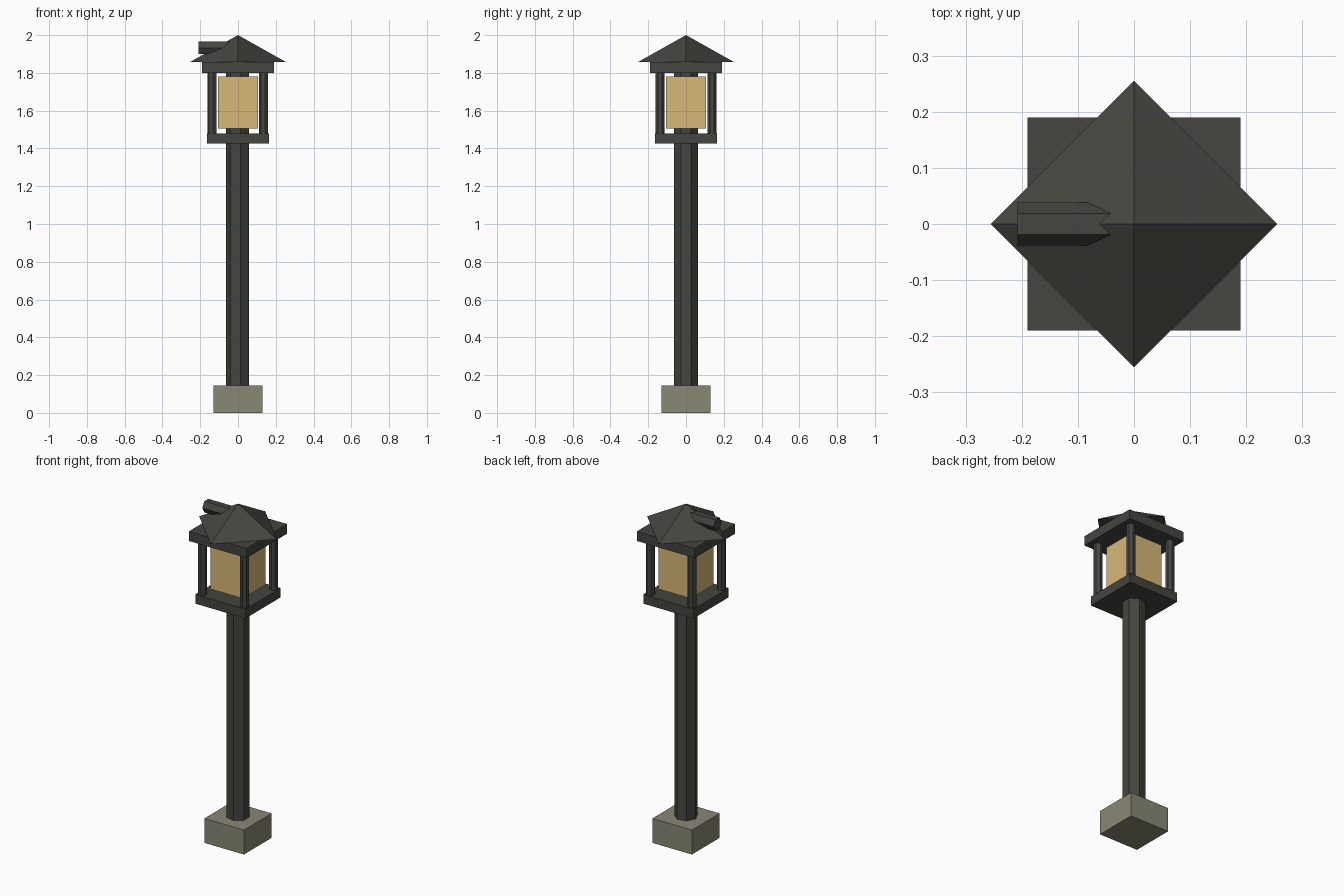
import bpy, math
from mathutils import Matrix

if "Cube" in bpy.data.objects:
    bpy.data.objects.remove(bpy.data.objects["Cube"])


def material(name, color):
    m = bpy.data.materials.new(name)
    m.diffuse_color = color
    m.use_nodes = True
    m.node_tree.nodes["Principled BSDF"].inputs["Base Color"].default_value = m.diffuse_color
    return m


IRON = material("dark iron", (0.058, 0.060, 0.050, 1))
STONE = material("grey stone", (0.250, 0.242, 0.178, 1))
GLASS = material("warm glass", (0.68, 0.48, 0.19, 0.9))


def finish(name, mat):
    o = bpy.context.object
    o.name = name
    o.data.materials.append(mat)
    return o


def block(name, half, z0, z1, mat):
    bpy.ops.mesh.primitive_cube_add(size=1, location=(0, 0, (z0 + z1) / 2))
    o = finish(name, mat)
    o.data.transform(Matrix.Diagonal((2 * half, 2 * half, z1 - z0, 1)))
    return o


def prism(name, sides, r, x, y, z0, z1, mat, turn=0.0, r_top=None):
    # first vertex at +x, then turned about z
    bpy.ops.mesh.primitive_cone_add(vertices=sides, radius1=r, radius2=r if r_top is None else r_top,
                                    depth=z1 - z0, location=(x, y, (z0 + z1) / 2))
    o = finish(name, mat)
    o.data.transform(Matrix.Rotation(turn - math.pi / 2, 4, 'Z'))
    return o


# footing and seven-sided pole (one corner towards -x)
block("footing", 0.13, 0.0, 0.145, STONE)
prism("pole", 7, 0.064, 0, 0, 0.02, 1.82, IRON, turn=math.pi)

# lantern plates and glowing box
block("lantern_floor", 0.165, 1.425, 1.48, IRON)
block("lantern_ceiling", 0.19, 1.80, 1.857, IRON)
block("lantern_glass", 0.106, 1.505, 1.78, GLASS)

# corner posts
for sx in (-1, 1):
    for sy in (-1, 1):
        prism("corner_post", 7, 0.025, sx * 0.137, sy * 0.137, 1.47, 1.81, IRON, turn=math.pi)

# pyramid roof, corners on the axes
prism("roof", 4, 0.255, 0, 0, 1.857, 2.0, IRON, r_top=0.0)

# six-sided vent pipe lying along x, sunk into the roof
bpy.ops.mesh.primitive_cylinder_add(vertices=6, radius=0.038, depth=0.175, location=(-0.1205, 0, 1.933))
pipe = finish("vent_pipe", IRON)
pipe.data.transform(Matrix.Rotation(math.pi / 2, 4, 'Y'))
